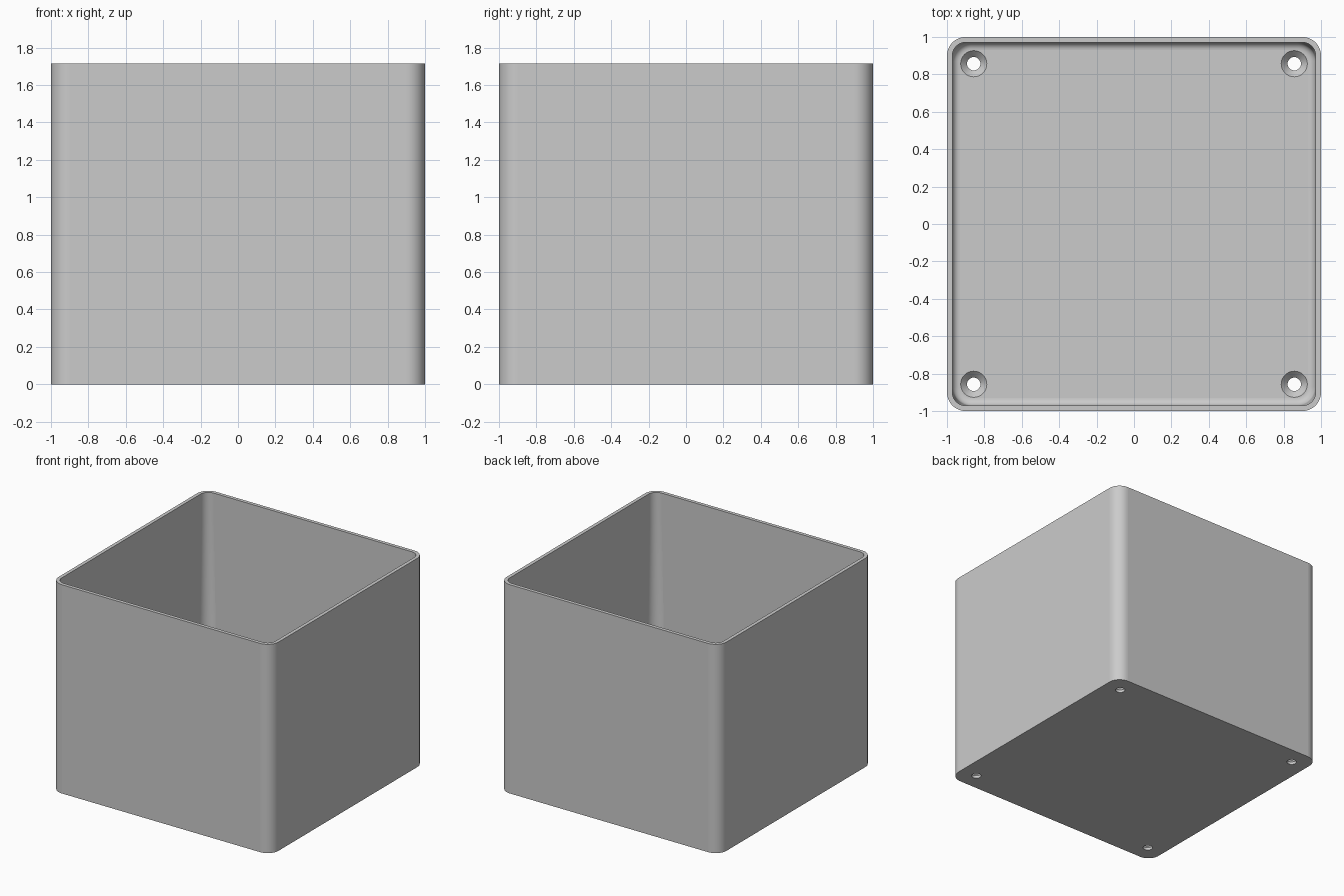
import bpy
import bmesh
from math import sin, cos, pi, radians
from mathutils import Vector

if "Cube" in bpy.data.objects:
    bpy.data.objects.remove(bpy.data.objects["Cube"], do_unlink=True)

HEIGHT = 1.715
FLOOR = 0.057
INNER = 0.971      # half width of the cavity
FILLET = 0.04      # rounding between floor and walls
LEDGE_Z = 1.486    # where the inner corners become tighter
HOLE = 0.857       # screw hole offset from the centre
STEPS = 12

grey = bpy.data.materials.new("plain grey")
grey.use_nodes = True
colour = (0.6, 0.6, 0.6, 1)
grey.diffuse_color = colour
grey.node_tree.nodes["Principled BSDF"].inputs["Base Color"].default_value = colour

bm = bmesh.new()


def loop_edges(verts):
    pairs = zip(verts, verts[1:] + verts[:1])
    return [bm.edges.get(p) or bm.edges.new(p) for p in pairs]


def rounded_square(half, radius, z):
    verts = []
    for corner in range(4):
        base = corner * pi / 2
        sx = 1 if corner in (0, 3) else -1
        sy = 1 if corner < 2 else -1
        for i in range(STEPS + 1):
            a = base + i / STEPS * pi / 2
            verts.append(bm.verts.new((sx * (half - radius) + radius * cos(a),
                                       sy * (half - radius) + radius * sin(a), z)))
    return verts


def circle(x, y, radius, z, sides=32):
    return [bm.verts.new((x + radius * cos(2 * pi * i / sides),
                          y + radius * sin(2 * pi * i / sides), z)) for i in range(sides)]


def skin(rings):
    for a, b in zip(rings, rings[1:]):
        n = len(a)
        for i in range(n):
            j = (i + 1) % n
            bm.faces.new((a[i], a[j], b[j], b[i]))


# Walls: outside, rim, inside, corner ledges and floor fillet
walls = [rounded_square(1, 0.1, 0),
         rounded_square(1, 0.1, HEIGHT),
         rounded_square(INNER, 0.07, HEIGHT),
         rounded_square(INNER, 0.07, LEDGE_Z)]
for i in range(9):
    t = i / 8 * pi / 2
    inset = FILLET * (1 - cos(t)) + 0.0005
    walls.append(rounded_square(INNER - inset, 0.1 - inset,
                                FLOOR + FILLET * (1 - sin(t))))
skin(walls)

# Countersunk screw holes
bottom_edges = loop_edges(walls[0])
floor_edges = loop_edges(walls[-1])
for x in (-HOLE, HOLE):
    for y in (-HOLE, HOLE):
        hole = [circle(x, y, 0.036, 0), circle(x, y, 0.036, 0.022),
                circle(x, y, 0.07, FLOOR)]
        skin(hole)
        bottom_edges += loop_edges(hole[0])
        floor_edges += loop_edges(hole[-1])

# Underside and floor, filled around the holes
for edges in (bottom_edges, floor_edges):
    bmesh.ops.triangle_fill(bm, edges=edges, use_beauty=True, normal=Vector((0, 0, 1)))

bmesh.ops.recalc_face_normals(bm, faces=bm.faces[:])

# Flat planes stay flat, curved faces are smooth, with sharp rims
for face in bm.faces:
    face.smooth = max(abs(c) for c in face.normal) < 0.9999
for edge in bm.edges:
    edge.smooth = edge.calc_face_angle(0) < radians(30)

mesh = bpy.data.meshes.new("open_box")
bm.to_mesh(mesh)
bm.free()
mesh.materials.append(grey)
box = bpy.data.objects.new("open_box", mesh)
bpy.context.collection.objects.link(box)
